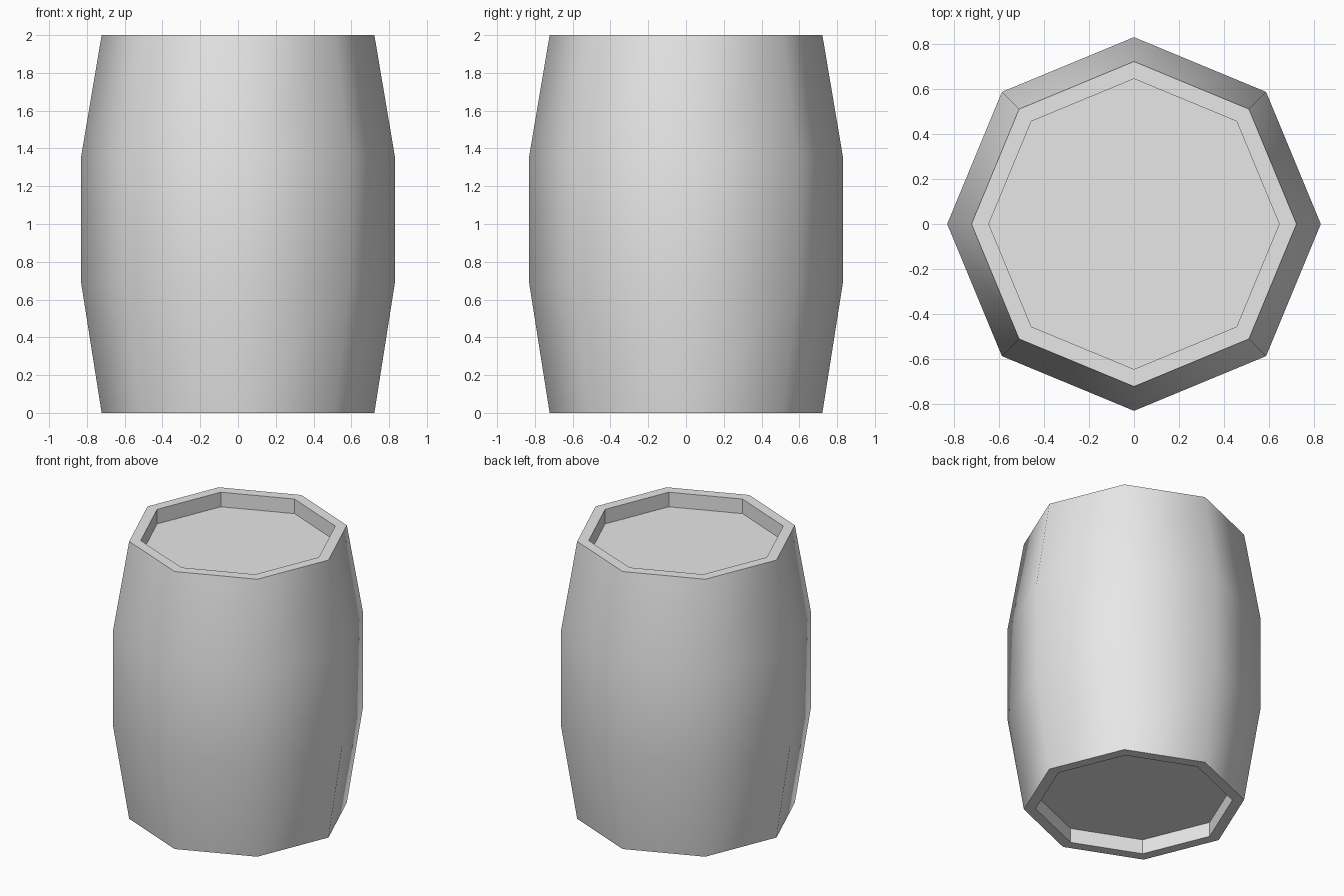
import bpy, bmesh
from math import cos, sin, pi

cube = bpy.data.objects.get("Cube")
if cube:
    bpy.data.objects.remove(cube, do_unlink=True)

# Plain grey material
grey = bpy.data.materials.new("light_grey")
grey.use_nodes = True
grey.diffuse_color = (0.8, 0.8, 0.8, 1)
grey.node_tree.nodes["Principled BSDF"].inputs["Base Color"].default_value = (0.8, 0.8, 0.8, 1)

SIDES = 8
DEPTH = 0.105
# Radius and height, from the bottom recess round the outside to the top recess
PROFILE = [(0.645, DEPTH), (0.645, 0), (0.722, 0), (0.83, 0.685),
           (0.83, 1.36), (0.722, 2), (0.645, 2), (0.645, 2 - DEPTH)]
STAVES = (2, 3, 4)  # profile segments that form the bulging outside

bm = bmesh.new()
rings = [[bm.verts.new((r * cos(2 * pi * i / SIDES), r * sin(2 * pi * i / SIDES), z))
          for i in range(SIDES)] for r, z in PROFILE]

# Staves, rims and recess walls
for k in range(len(rings) - 1):
    for i in range(SIDES):
        j = (i + 1) % SIDES
        face = bm.faces.new((rings[k][i], rings[k][j], rings[k + 1][j], rings[k + 1][i]))
        face.smooth = k in STAVES

# Recessed bottom and lid
bm.faces.new(rings[0][::-1])
bm.faces.new(rings[-1])

# Only the outside is smooth
for edge in bm.edges:
    edge.smooth = all(f.smooth for f in edge.link_faces)

mesh = bpy.data.meshes.new("barrel")
bm.to_mesh(mesh)
bm.free()
mesh.materials.append(grey)
barrel = bpy.data.objects.new("barrel", mesh)
bpy.context.collection.objects.link(barrel)
